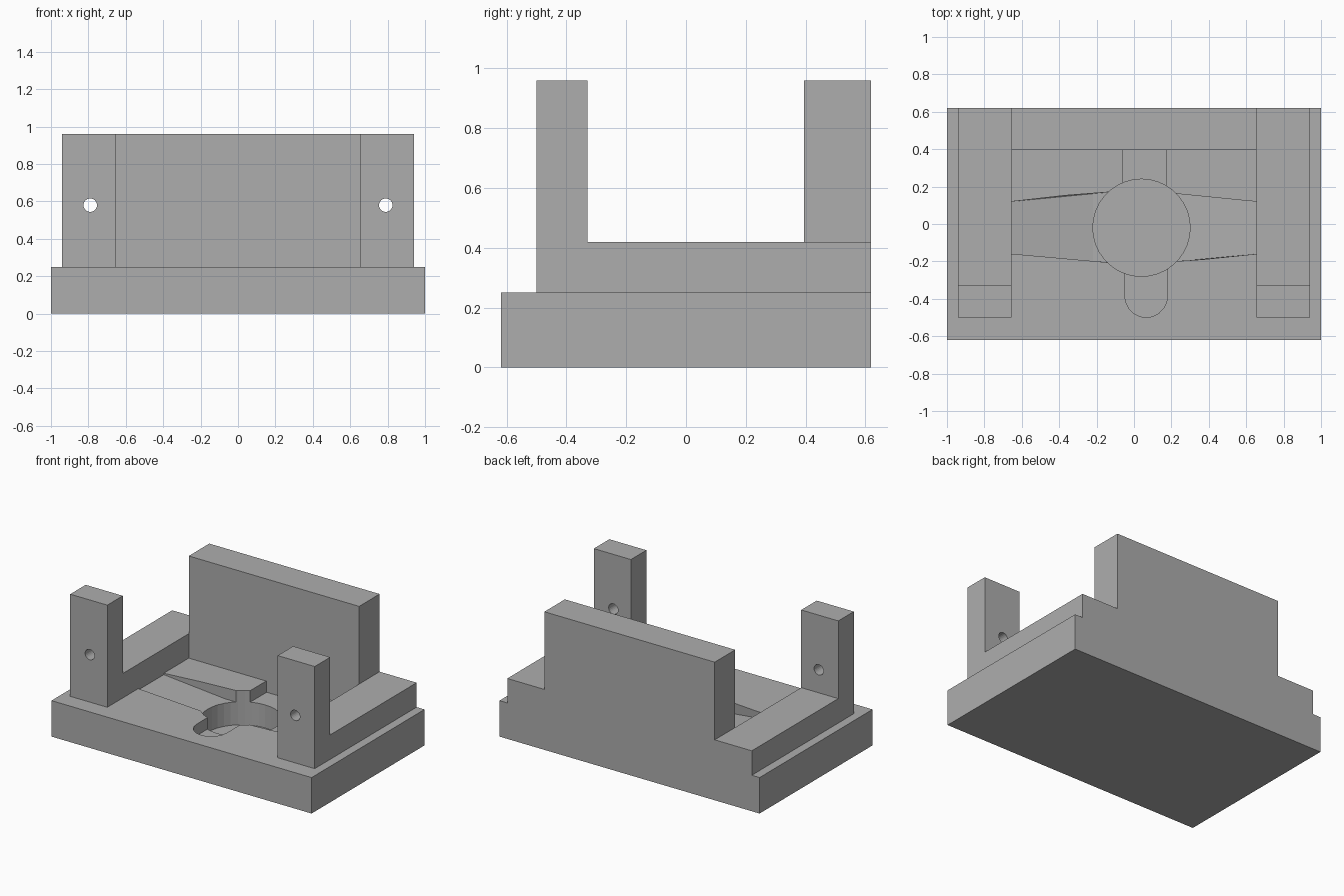
import bpy, bmesh, math
from mathutils import Vector

cube = bpy.data.objects.get("Cube")
if cube:
    bpy.data.objects.remove(cube, do_unlink=True)

# Single grey material
grey = bpy.data.materials.new("plain grey")
grey.use_nodes = True
COLOUR = (0.42, 0.42, 0.42, 1)
grey.diffuse_color = COLOUR
grey.node_tree.nodes["Principled BSDF"].inputs["Base Color"].default_value = COLOUR

BASE_TOP = 0.25
RAIL_IN, RAIL_OUT = 0.655, 0.94


def prism(name, profile, vector):
    """Extrude a closed 3D outline along a vector."""
    bm = bmesh.new()
    face = bm.faces.new([bm.verts.new(p) for p in profile])
    new = bmesh.ops.extrude_face_region(bm, geom=[face])["geom"]
    bmesh.ops.translate(bm, vec=Vector(vector),
                        verts=[v for v in new if isinstance(v, bmesh.types.BMVert)])
    bmesh.ops.recalc_face_normals(bm, faces=bm.faces)
    mesh = bpy.data.meshes.new(name)
    bm.to_mesh(mesh)
    bm.free()
    mesh.materials.append(grey)
    obj = bpy.data.objects.new(name, mesh)
    bpy.context.collection.objects.link(obj)
    return obj


def box(name, x0, x1, y0, y1, z0, z1):
    outline = [(x0, y0, z0), (x1, y0, z0), (x1, y1, z0), (x0, y1, z0)]
    return prism(name, outline, (0, 0, z1 - z0))


def arc(cx, cy, rx, ry, start, end, steps):
    angles = [math.radians(start + (end - start) * i / steps) for i in range(steps + 1)]
    return [(cx + rx * math.cos(a), cy + ry * math.sin(a)) for a in angles]


def cut(target, cutter):
    """Subtract the cutter, bake the result and drop the cutter."""
    cutter.hide_render = True
    mod = target.modifiers.new("cut", "BOOLEAN")
    mod.operation, mod.solver, mod.object = "DIFFERENCE", "EXACT", cutter
    bpy.context.view_layer.update()
    graph = bpy.context.evaluated_depsgraph_get()
    mesh = bpy.data.meshes.new_from_object(target.evaluated_get(graph))
    target.modifiers.clear()
    target.data = mesh
    bpy.data.objects.remove(cutter, do_unlink=True)


def pocket(name, outline, floor):
    return prism(name, [(x, y, floor) for x, y in outline], (0, 0, 0.4))


# Base slab with a round well, two short lobes and two ramped channels
base = box("base", -1, 1, -0.62, 0.62, 0, BASE_TOP)
floor = 0.17
front_lobe = [(0.18, -0.1), (-0.05, -0.1)] + arc(0.065, -0.38, 0.115, 0.12, 180, 360, 10)
back_lobe = [(-0.06, 0.1), (0.17, 0.1), (0.17, 0.4), (-0.06, 0.4)]
cut(base, pocket("front_lobe_cutter", front_lobe, floor))
cut(base, pocket("back_lobe_cutter", back_lobe, floor))
for side in (-1, 1):
    ramp = [(0, floor), (0.22, floor), (RAIL_IN, 0.24), (RAIL_IN, 0.4), (0, 0.4)]
    channel = prism("channel_cutter", [(side * x, -0.25, z) for x, z in ramp], (0, 0.5, 0))
    # Narrow the channel towards its outer end
    for v in channel.data.vertices:
        t = max(0, (abs(v.co.x) - 0.22) / (RAIL_IN - 0.22))
        v.co.y = 0.17 - 0.05 * t if v.co.y > 0 else -0.205 + 0.045 * t
    cut(base, channel)
cut(base, pocket("well_cutter", arc(0.04, -0.02, 0.26, 0.26, 0, 350, 35), 0.01))

# Side rails with front posts, each post drilled through
for side, name in ((-1, "right"), (1, "left")):
    profile = [(-0.5, BASE_TOP), (0.62, BASE_TOP), (0.62, 0.42),
               (-0.33, 0.42), (-0.33, 0.96), (-0.5, 0.96)]
    rail = prism(name + "_rail_and_post",
                 [(side * RAIL_IN, y, z) for y, z in profile],
                 (side * (RAIL_OUT - RAIL_IN), 0, 0))
    ring = arc(side * 0.79, 0.58, 0.036, 0.036, 0, 345, 23)
    cut(rail, prism("pin_hole_cutter", [(x, -0.6, z) for x, z in ring], (0, 0.4, 0)))

# Tall back wall
box("back_wall", -RAIL_IN, RAIL_IN, 0.395, 0.62, BASE_TOP, 0.96)
